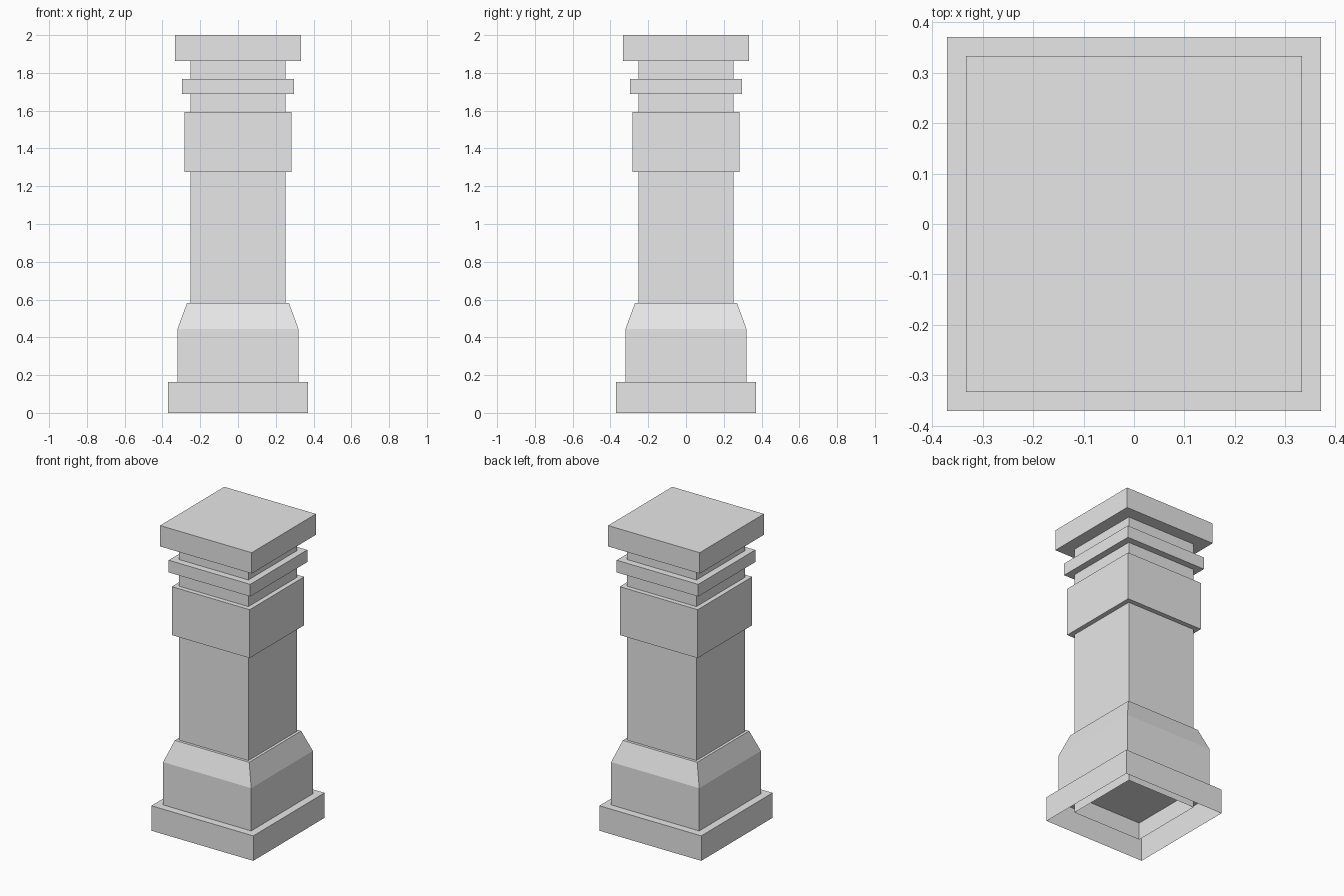
import bpy
import bmesh

cube = bpy.data.objects.get("Cube")
if cube:
    bpy.data.objects.remove(cube, do_unlink=True)

# One plain stone colour
stone = bpy.data.materials.new("light grey stone")
stone.use_nodes = True
colour = (0.8, 0.8, 0.8, 1)
stone.diffuse_color = colour
stone.node_tree.nodes["Principled BSDF"].inputs["Base Color"].default_value = colour


def square_part(name, sections, open_bottom=False):
    """Stack square sections (half width, height) into one flat-faced part."""
    bm = bmesh.new()
    rings = [[bm.verts.new((sx * half, sy * half, z))
              for sx, sy in ((-1, -1), (1, -1), (1, 1), (-1, 1))]
             for half, z in sections]
    for low, high in zip(rings, rings[1:]):
        for i in range(4):
            j = (i + 1) % 4
            bm.faces.new((low[i], low[j], high[j], high[i]))
    bm.faces.new(rings[-1])
    if not open_bottom:
        bm.faces.new(rings[0][::-1])
    mesh = bpy.data.meshes.new(name)
    bm.to_mesh(mesh)
    bm.free()
    mesh.materials.append(stone)
    obj = bpy.data.objects.new(name, mesh)
    bpy.context.collection.objects.link(obj)
    return obj


# Hollow foot, with the open end of the shaft hanging inside it
square_part("base_plinth", [(0.37, 0), (0.37, 0.164)], open_bottom=True)
square_part("shaft", [(0.252, 0.05), (0.252, 1.864)], open_bottom=True)

# Pedestal with sloping shoulders
square_part("pedestal", [(0.32, 0.164), (0.32, 0.445), (0.27, 0.582)], open_bottom=True)

# Collars and cap
square_part("wide_collar", [(0.283, 1.275), (0.283, 1.593)])
square_part("narrow_collar", [(0.296, 1.688), (0.296, 1.768)])
square_part("cap", [(0.333, 1.863), (0.333, 2)])
